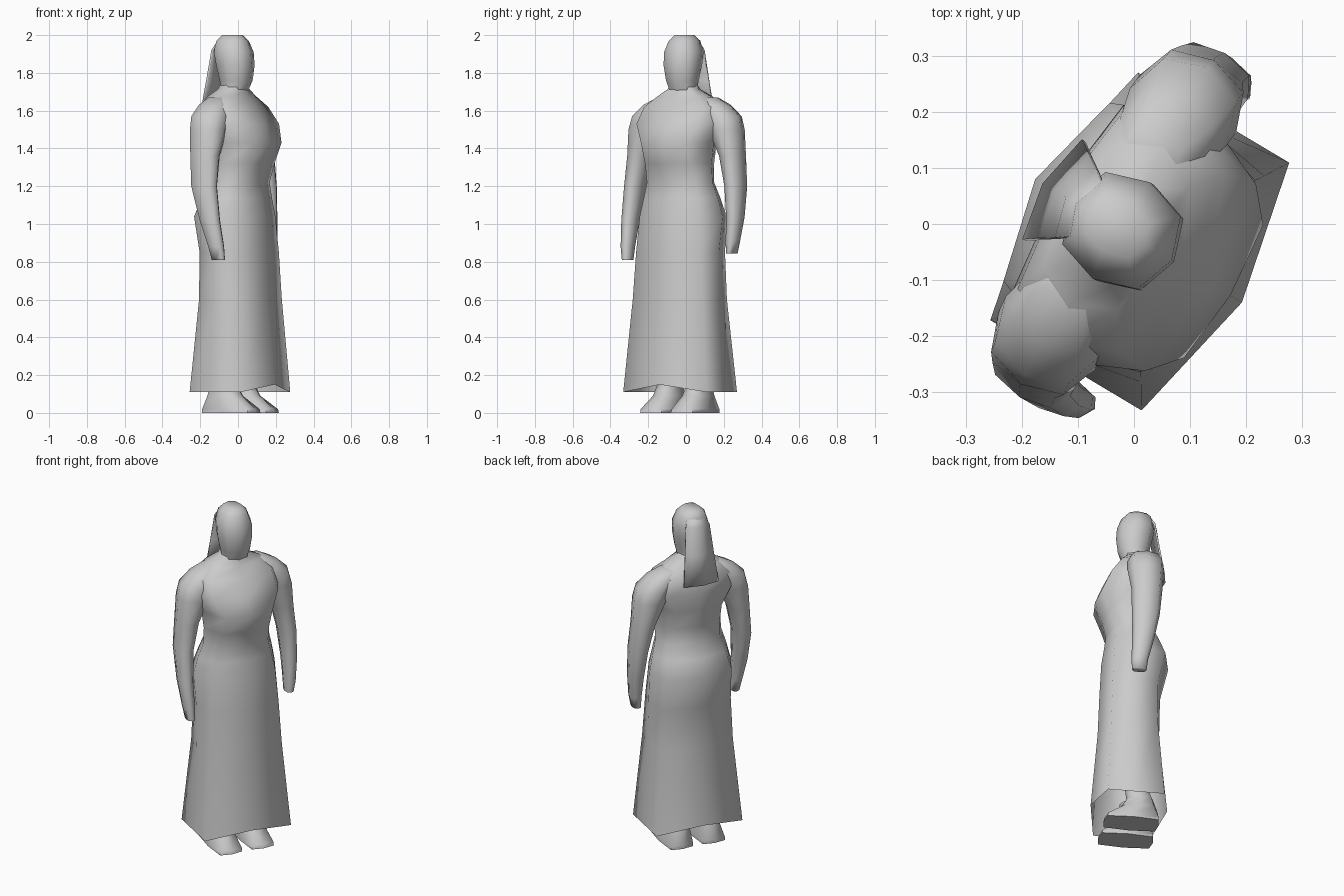
import bpy, bmesh, math
from mathutils import Matrix

cube = bpy.data.objects.get("Cube")
if cube:
    bpy.data.objects.remove(cube)

grey = bpy.data.materials.new("plain grey")
grey.use_nodes = True
grey.diffuse_color = (0.6, 0.6, 0.6, 1)
grey.node_tree.nodes["Principled BSDF"].inputs["Base Color"].default_value = (0.6, 0.6, 0.6, 1)

# The figure is modelled facing -y, then the whole body is turned
TURN = Matrix.Translation((0, -0.025, 0)) @ Matrix.Rotation(math.radians(59.2), 4, "Z")


def finish(name, bm, angle=80):
    bmesh.ops.recalc_face_normals(bm, faces=bm.faces)
    bm.transform(TURN)
    mesh = bpy.data.meshes.new(name)
    bm.to_mesh(mesh)
    bm.free()
    mesh.materials.append(grey)
    obj = bpy.data.objects.new(name, mesh)
    bpy.context.collection.objects.link(obj)
    bpy.ops.object.select_all(action="DESELECT")
    obj.select_set(True)
    bpy.context.view_layer.objects.active = obj
    bpy.ops.object.shade_smooth_by_angle(angle=math.radians(angle))
    return obj


def ring(z, half, front, back, cx=0.75, cy=0.75, lift=0.0, x=0.0):
    """Eight-point cross-section: middles, sides and four corners."""
    mid, d = (front - back) / 2, (front + back) / 2
    pts = [(0, -1), (cx, -cy), (1, 0), (cx, cy), (0, 1), (-cx, cy), (-1, 0), (-cx, -cy)]
    return [(x + px * half, py * d - mid, z + (lift if px == 0 else 0)) for px, py in pts]


def loft(bm, rings, bottom=True, top=True):
    rows = [[bm.verts.new(p) for p in r] for r in rings]
    for a, b in zip(rows, rows[1:]):
        for i in range(len(a)):
            j = (i + 1) % len(a)
            bm.faces.new((a[i], a[j], b[j], b[i]))
    if bottom:
        bm.faces.new(rows[0][::-1])
    if top:
        bm.faces.new(rows[-1])


# Long dress with an open, raised hem and shoulders sloping up to the neck
bm = bmesh.new()
loft(bm, [
    ring(0.11, 0.257, 0.224, 0.20, 1.0, 0.74, 0.04),
    ring(0.60, 0.238, 0.185, 0.155, 0.90, 0.75),
    ring(0.85, 0.237, 0.175, 0.16, 0.84, 0.75),
    ring(1.04, 0.243, 0.165, 0.205, 0.76, 0.76),
    ring(1.14, 0.22, 0.15, 0.165),
    ring(1.22, 0.197, 0.14, 0.125),
    ring(1.32, 0.197, 0.165, 0.13, 0.7, 0.85),
    ring(1.43, 0.215, 0.20, 0.15, 0.64, 0.92),
    ring(1.53, 0.255, 0.16, 0.16, 0.76, 0.86),
    ring(1.62, 0.235, 0.10, 0.155, 0.78, 0.82),
    ring(1.675, 0.16, 0.06, 0.135, 0.78, 0.78),
    ring(1.715, 0.085, 0.05, 0.105),
    ring(1.76, 0.06, 0.035, 0.085),
], bottom=False)
finish("dress", bm)

# Head and neck
bm = bmesh.new()
loft(bm, [
    ring(1.66, 0.08, 0.04, 0.095),
    ring(1.72, 0.074, 0.055, 0.09),
    ring(1.76, 0.084, 0.074, 0.097),
    ring(1.84, 0.099, 0.083, 0.115),
    ring(1.91, 0.10, 0.078, 0.13),
    ring(1.97, 0.078, 0.053, 0.12),
    ring(2.00, 0.047, 0.025, 0.093),
])
finish("head", bm)

# Arms: z, side offset, forward offset, half width, half depth
ARM = [
    (0.81, 0.295, 0.025, 0.024, 0.04),
    (0.88, 0.30, 0.02, 0.032, 0.046),
    (1.02, 0.305, -0.005, 0.04, 0.06),
    (1.20, 0.298, -0.03, 0.048, 0.077),
    (1.36, 0.272, -0.04, 0.06, 0.085),
    (1.50, 0.235, -0.04, 0.09, 0.10),
    (1.57, 0.205, -0.043, 0.103, 0.10),
    (1.63, 0.15, -0.045, 0.095, 0.085),
    (1.67, 0.10, -0.05, 0.07, 0.055),
]
for name, side, swing, raised, out in (("left_arm", 1, -0.02, 0.035, 0.02),
                                       ("right_arm", -1, 0.032, 0.0, 0.002)):
    bm = bmesh.new()
    rings = []
    for z, x, f, w, d in ARM:
        low = max(0, (1.2 - z) / 0.4)
        f += swing * low
        rings.append(ring(z + raised * low, w, f + d, d - f, x=side * (x + out)))
    loft(bm, rings)
    finish(name, bm)

# Shoes with ankles that rise inside the skirt
for name, side in (("left_foot", 1), ("right_foot", -1)):
    bm = bmesh.new()
    loft(bm, [
        ring(0.0, 0.077, 0.168, 0.137, 0.85, 0.92, x=side * 0.095),
        ring(0.02, 0.077, 0.163, 0.137, 0.85, 0.92, x=side * 0.095),
        ring(0.09, 0.07, 0.08, 0.13, x=side * 0.09),
        ring(0.15, 0.06, 0.04, 0.11, x=side * 0.09),
        ring(0.22, 0.06, 0.05, 0.08, x=side * 0.09),
    ])
    finish(name, bm, 70)

# Hair falling down the back as a folded sheet
bm = bmesh.new()
rows = []
for z, w, y in ((1.98, 0.045, 0.09), (1.92, 0.07, 0.122), (1.76, 0.085, 0.145), (1.59, 0.103, 0.17)):
    rows.append([bm.verts.new(p) for p in ((-w, y - 0.005, z), (0, y + 0.015, z), (w, y - 0.005, z))])
for a, b in zip(rows, rows[1:]):
    for i in range(2):
        bm.faces.new((a[i], a[i + 1], b[i + 1], b[i]))
hair = finish("hair", bm)
solid = hair.modifiers.new("thickness", "SOLIDIFY")
solid.thickness = 0.01
solid.offset = 0
